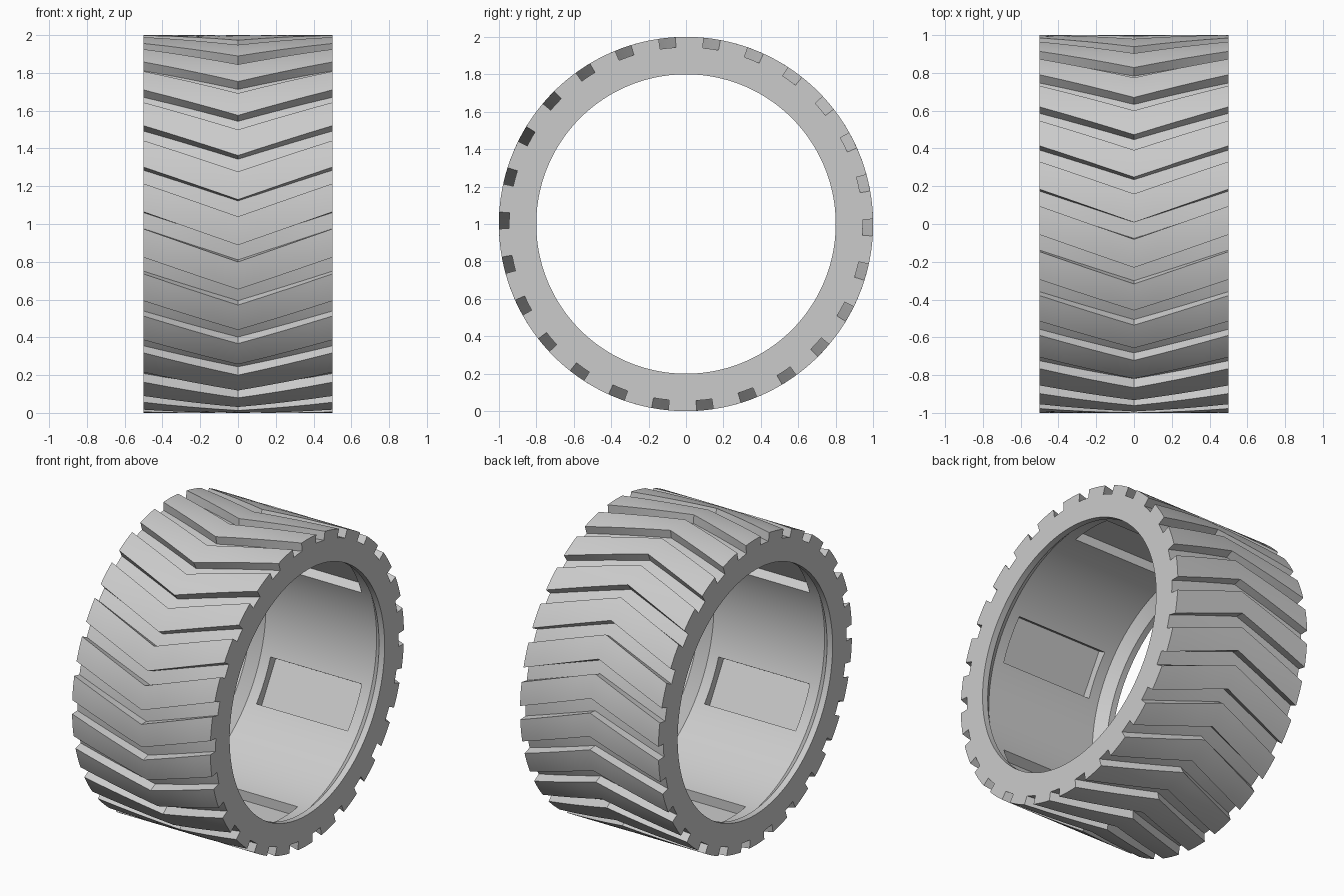
import bpy
import bmesh
from math import cos, sin, pi, radians
from mathutils import Matrix

cube = bpy.data.objects.get("Cube")
if cube:
    bpy.data.objects.remove(cube, do_unlink=True)

GROOVES = 26
HALF_WIDTH = 0.5
FLOOR_R = 0.945
PITCH = 2 * pi / GROOVES
GROOVE_HALF = 0.045              # half the groove's angle
SWEEP = radians(10.1)            # how far the chevron point leads its ends
START = radians(178.9)
LAND_STEPS = 5


def make_object(name, bm):
    mesh = bpy.data.meshes.new(name)
    bm.to_mesh(mesh)
    bm.free()
    obj = bpy.data.objects.new(name, mesh)
    bpy.context.collection.objects.link(obj)
    return obj


# Material
rubber = bpy.data.materials.new("grey_rubber")
rubber.use_nodes = True
grey = (0.6, 0.6, 0.6, 1)
rubber.diffuse_color = grey
rubber.node_tree.nodes["Principled BSDF"].inputs["Base Color"].default_value = grey

# One tread pitch as (angle, radius): groove floor, then raised land
pitch = [(a, FLOOR_R) for a in (-GROOVE_HALF, 0, GROOVE_HALF)]
land = PITCH - 2 * GROOVE_HALF
pitch += [(GROOVE_HALF + land * i / LAND_STEPS, 1.0) for i in range(LAND_STEPS + 1)]
outline = [(START + k * PITCH + a, r) for k in range(GROOVES) for a, r in pitch]
count = len(outline)

bm = bmesh.new()


def add_ring(x, points):
    return [bm.verts.new((x, r * cos(a), 1 + r * sin(a))) for a, r in points]


# Tread rings, sheared into a chevron
rings = []
for i in range(-4, 5):
    x = HALF_WIDTH * i / 4
    lead = SWEEP * (1 - abs(i) / 4)
    rings.append(add_ring(x, [(a + lead, r) for a, r in outline]))

# Bore rings: lip, chamfer and recess on both sides
for x, r in ((0.5, 0.8), (0.46, 0.8), (0.4, 0.86),
             (-0.4, 0.86), (-0.46, 0.8), (-0.5, 0.8)):
    step = 2 * pi / count
    rings.append(add_ring(x, [(START + (i - 1) * step, r) for i in range(count)]))

for ring, following in zip(rings, rings[1:] + rings[:1]):
    for i in range(count):
        j = (i + 1) % count
        bm.faces.new((ring[i], ring[j], following[j], following[i]))
bmesh.ops.recalc_face_normals(bm, faces=bm.faces)
tyre = make_object("tyre", bm)
tyre.data.materials.append(rubber)

# Cutter for six rectangular pockets in the bore
bm = bmesh.new()
for k in range(6):
    place = (Matrix.Translation((0, 0, 1))
             @ Matrix.Rotation(radians(30 + 60 * k), 4, 'X')
             @ Matrix.Translation((0, 0.81, 0))
             @ Matrix.Diagonal((0.66, 0.2, 0.29, 1)))
    bmesh.ops.create_cube(bm, size=1, matrix=place)
cutter = make_object("pocket_cutter", bm)
cutter.data.materials.append(rubber)
cutter.hide_render = True

cut = tyre.modifiers.new("pockets", 'BOOLEAN')
cut.operation = 'DIFFERENCE'
cut.solver = 'EXACT'
cut.object = cutter
bpy.ops.object.select_all(action='DESELECT')
tyre.select_set(True)
bpy.context.view_layer.objects.active = tyre
bpy.ops.object.modifier_apply(modifier=cut.name)
bpy.data.objects.remove(cutter, do_unlink=True)

bpy.ops.object.shade_smooth_by_angle(angle=radians(25))
